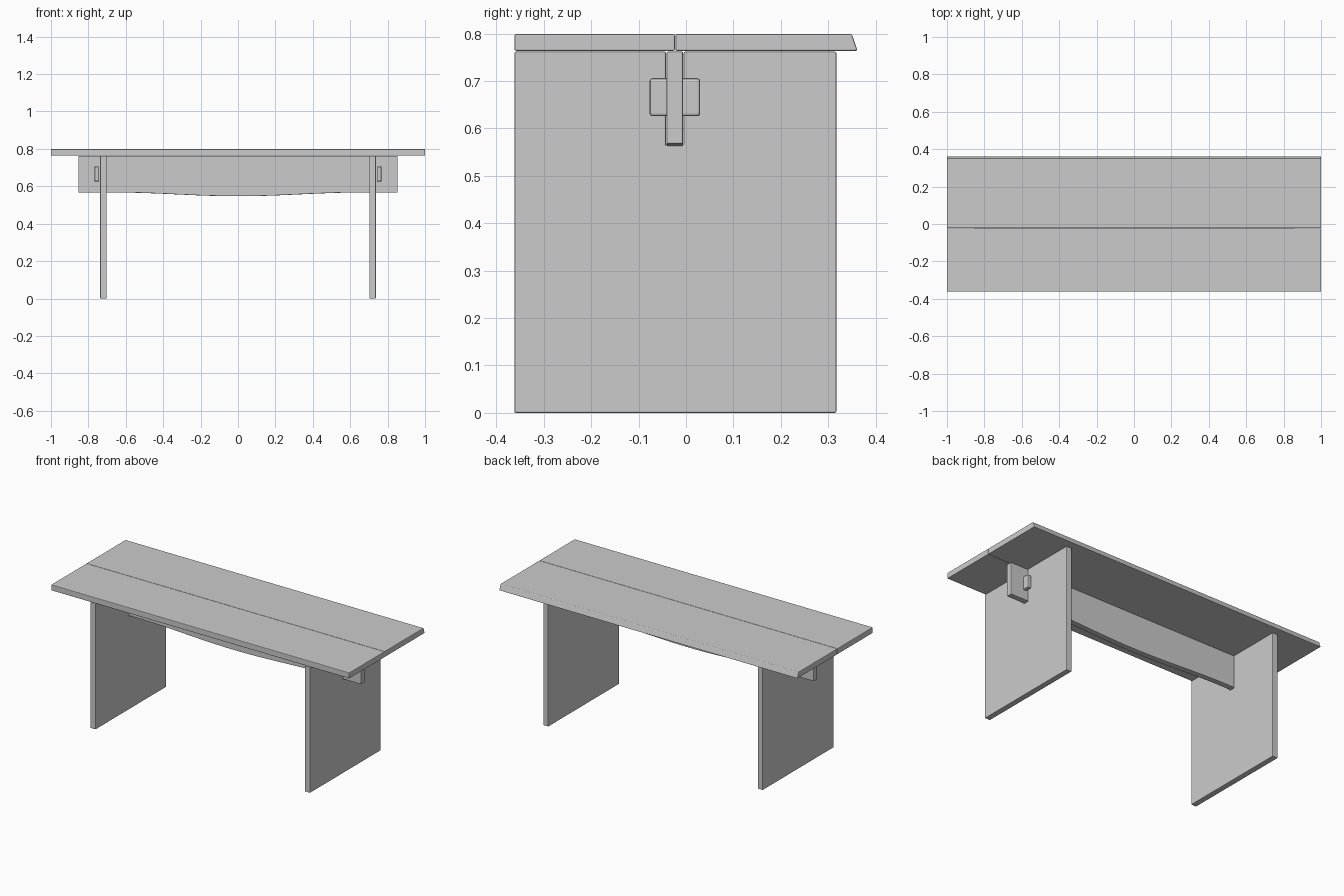
import bpy, bmesh, math
from mathutils import Vector

if "Cube" in bpy.data.objects:
    bpy.data.objects.remove(bpy.data.objects["Cube"])


def prism(name, outline, axis, a, b, bevel=0.003):
    """Extrude a 2D outline along x (outline = y,z) or along y (outline = x,z)."""
    bm = bmesh.new()
    def pt(p):
        return (a, p[0], p[1]) if axis == 'x' else (p[0], a, p[1])
    face = bm.faces.new([bm.verts.new(pt(p)) for p in outline])
    ext = bmesh.ops.extrude_face_region(bm, geom=[face])
    step = Vector((b - a, 0, 0)) if axis == 'x' else Vector((0, b - a, 0))
    verts = [g for g in ext['geom'] if isinstance(g, bmesh.types.BMVert)]
    bmesh.ops.translate(bm, verts=verts, vec=step)
    bmesh.ops.recalc_face_normals(bm, faces=bm.faces)
    mesh = bpy.data.meshes.new(name)
    bm.to_mesh(mesh)
    bm.free()
    ob = bpy.data.objects.new(name, mesh)
    bpy.context.collection.objects.link(ob)
    mod = ob.modifiers.new("softened_edges", 'BEVEL')
    mod.width = bevel
    mod.segments = 2
    mod.limit_method = 'ANGLE'
    mod.angle_limit = math.radians(15)
    return ob


def rect(u0, u1, v0, v1):
    return [(u0, v0), (u1, v0), (u1, v1), (u0, v1)]


# Table top: two planks, the rear one with a slanted back edge
prism("front_plank", rect(-0.362, -0.0235, 0.764, 0.799), 'x', -1, 1)
prism("rear_plank", [(-0.0225, 0.764), (0.362, 0.764), (0.350, 0.799), (-0.0225, 0.799)],
      'x', -1, 1)

# Stretcher beam with a shallow bellied underside
END, BELLY, LOW, DIP = 0.853, 0.66, 0.567, 0.020
curve = []
for i in range(25):
    x = -BELLY + 2 * BELLY * i / 24
    curve.append((x, LOW - DIP * 0.5 * (1 + math.cos(math.pi * x / BELLY))))
beam_outline = [(-END, 0.762), (-END, LOW)] + curve + [(END, LOW), (END, 0.762)]
prism("stretcher_beam", beam_outline, 'y', -0.041, -0.006)

# Panel legs slotted over the beam, each locked by a key through the beam
leg_outline = [(-0.362, 0), (0.317, 0), (0.317, 0.762), (-0.005, 0.762),
               (-0.005, 0.564), (-0.042, 0.564), (-0.042, 0.762), (-0.362, 0.762)]
for side, s in (("left", -1), ("right", 1)):
    prism(side + "_leg_panel", leg_outline, 'x', s * 0.702, s * 0.737)
    prism(side + "_locking_key", rect(-0.077, 0.030, 0.626, 0.706), 'x',
          s * 0.742, s * 0.767, 0.006)
